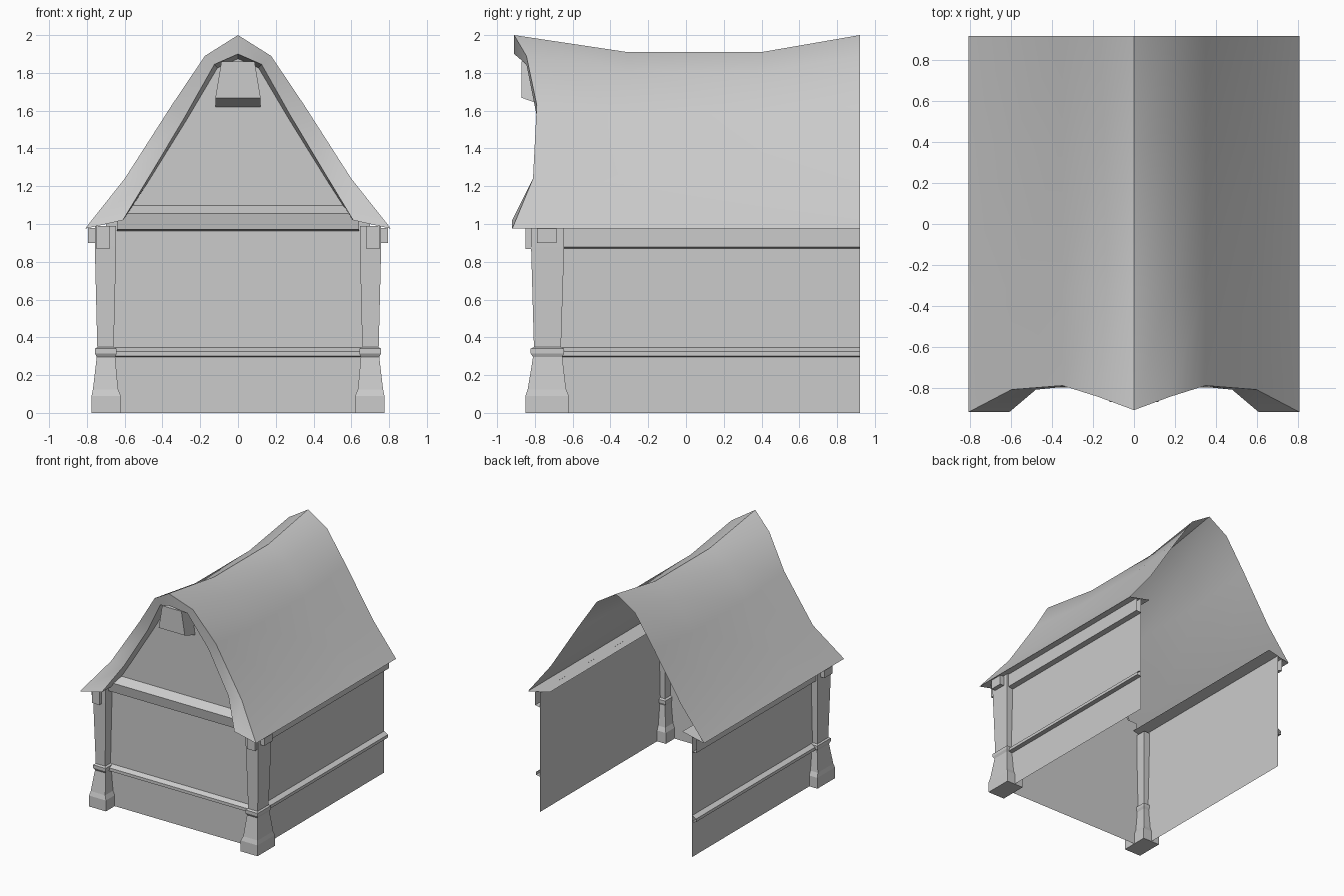
import bpy, bmesh, math
from mathutils import Vector

cube = bpy.data.objects.get("Cube")
if cube:
    bpy.data.objects.remove(cube, do_unlink=True)

GREY = (0.6, 0.6, 0.6, 1)
mat = bpy.data.materials.new("plain grey")
mat.use_nodes = True
mat.diffuse_color = GREY
mat.node_tree.nodes["Principled BSDF"].inputs["Base Color"].default_value = GREY


def surface(name, rows, facing=None, closed=False, smooth=None):
    """Skin rows of points; open sheets are turned toward `facing`, closed rings are capped."""
    bm = bmesh.new()
    grid = [[bm.verts.new(p) for p in row] for row in rows]
    n = len(rows[0])
    if len(rows) == 1:
        bm.faces.new(grid[0])
    for a, b in zip(grid, grid[1:]):
        for i in range(n if closed else n - 1):
            j = (i + 1) % n
            bm.faces.new((a[i], a[j], b[j], b[i]))
    if closed:
        bm.faces.new(grid[0])
        bm.faces.new(grid[-1])
        bmesh.ops.recalc_face_normals(bm, faces=bm.faces)
    bm.normal_update()
    if facing and sum(f.normal.dot(Vector(facing)) * f.calc_area() for f in bm.faces) < 0:
        bmesh.ops.reverse_faces(bm, faces=bm.faces)
    me = bpy.data.meshes.new(name)
    bm.to_mesh(me)
    bm.free()
    me.materials.append(mat)
    ob = bpy.data.objects.new(name, me)
    bpy.context.collection.objects.link(ob)
    if smooth:
        bpy.ops.object.select_all(action='DESELECT')
        ob.select_set(True)
        bpy.context.view_layer.objects.active = ob
        bpy.ops.object.shade_smooth_by_angle(angle=math.radians(smooth))
    return ob


def both(half):
    """Mirror a half profile that starts on the centre line."""
    return [(-p[0], *p[1:]) for p in reversed(half[1:])] + list(half)


def ring(x0, x1, y0, y1, z):
    return [(x0, y0, z), (x1, y0, z), (x1, y1, z), (x0, y1, z)]


BACK, FRONT_WALL, SIDE_WALL = 0.92, -0.735, 0.70

# Roof: half profile from ridge to eave as (x, front y, z, sag)
PROFILE = [(0, -0.91, 2.0, 0.09), (0.175, -0.845, 1.89, 0.08), (0.35, -0.79, 1.63, 0.05),
           (0.6, -0.81, 1.24, 0.02), (0.81, -0.92, 0.975, 0)]
INNER = [(0, 1.90), (0.125, 1.845), (0.28, 1.57), (0.48, 1.235), (0.61, 1.02)]
outer_edge = both([(x, y, z) for x, y, z, s in PROFILE])
inner_edge = both([(x, p[1], z) for (x, z), p in zip(INNER, PROFILE)])
gable_edge = both([(max(0, x - 0.02 * (1 - i / 5)), FRONT_WALL, z - 0.025 * (1 - i / 4))
                   for i, (x, z) in enumerate(INNER)])
roof_rows = [outer_edge]
for y, k in ((-0.31, 1), (0.4, 1), (BACK, 0)):
    roof_rows.append(both([(x, y, z - s * k) for x, _, z, s in PROFILE]))
surface("roof", roof_rows, (0, 0, 1), smooth=40)
surface("roof_front_rim", [outer_edge, inner_edge], (0, -1, 0), smooth=40)
surface("roof_soffit", [inner_edge, gable_edge], (0, 0, -1))

# Gable, front wall and its trims
surface("gable_wall", [gable_edge], (0, -1, 0))
w = 0.70
surface("front_wall", [[(-w, FRONT_WALL, z), (w, FRONT_WALL, z)] for z in (0, 1.02)], (0, -1, 0))
LOWER_TRIM = [(0, 0.295), (0.035, 0.3), (0.035, 0.325), (0, 0.345)]
FRONT_BEAM = [(0, 0.962), (0.05, 0.972), (0.065, 1.055), (0, 1.097)]
for name, prof, half in (("front_trim", LOWER_TRIM, 0.67), ("front_beam", FRONT_BEAM, 0.64)):
    surface(name, [[(s * half, FRONT_WALL - d, z) for d, z in prof] for s in (-1, 1)],
            closed=True)

# Hood at the gable peak
HOOD = [(-0.87, 1.86, 0.088), (-0.87, 1.668, 0.12), (FRONT_WALL, 1.62, 0.12),
        (FRONT_WALL, 1.86, 0.088)]
surface("gable_hood", [[(s * x, y, z) for y, z, x in HOOD] for s in (-1, 1)], closed=True)

# Post rings: (inner x, outer x, front y, rear y, z)
POST = [(0.62, 0.775, -0.85, -0.62, 0), (0.62, 0.775, -0.85, -0.62, 0.09),
        (0.635, 0.768, -0.838, -0.635, 0.125), (0.65, 0.748, -0.81, -0.655, 0.295),
        (0.642, 0.757, -0.822, -0.645, 0.315), (0.642, 0.757, -0.822, -0.645, 0.34),
        (0.658, 0.745, -0.805, -0.662, 0.348), (0.645, 0.758, -0.82, -0.645, 0.88),
        (0.645, 0.758, -0.82, -0.645, 0.99)]

for s, side in ((1, "left"), (-1, "right")):
    out = (s, 0, 0)

    def lengthwise(name, prof, start=FRONT_WALL, facing=out):
        surface(side + name, [[(s * x, y, z) for x, z in prof] for y in (start, BACK)], facing)

    # Side wall, trim, top beam and eave
    lengthwise("_wall", [(SIDE_WALL, 0), (SIDE_WALL, 1.0)])
    lengthwise("_trim", [(SIDE_WALL + d, z) for d, z in LOWER_TRIM])
    lengthwise("_top_beam", [(SIDE_WALL, 0.87), (0.743, 0.878), (0.743, 0.988)])
    lengthwise("_eave_underside", [(0.61, 1.02), (0.81, 0.975)], -0.92, (0, 0, -1))

    # Corner post and its two brackets
    surface(side + "_post", [ring(s * a, s * b, c, d, z) for a, b, c, d, z in POST], closed=True)
    surface(side + "_front_bracket", [ring(s * 0.68, s * 0.75, -0.85, -0.78, z)
                                      for z in (0.868, 0.99)], closed=True)
    surface(side + "_side_bracket", [ring(s * 0.72, s * 0.795, -0.79, -0.685, z)
                                     for z in (0.9, 0.98)], closed=True)
